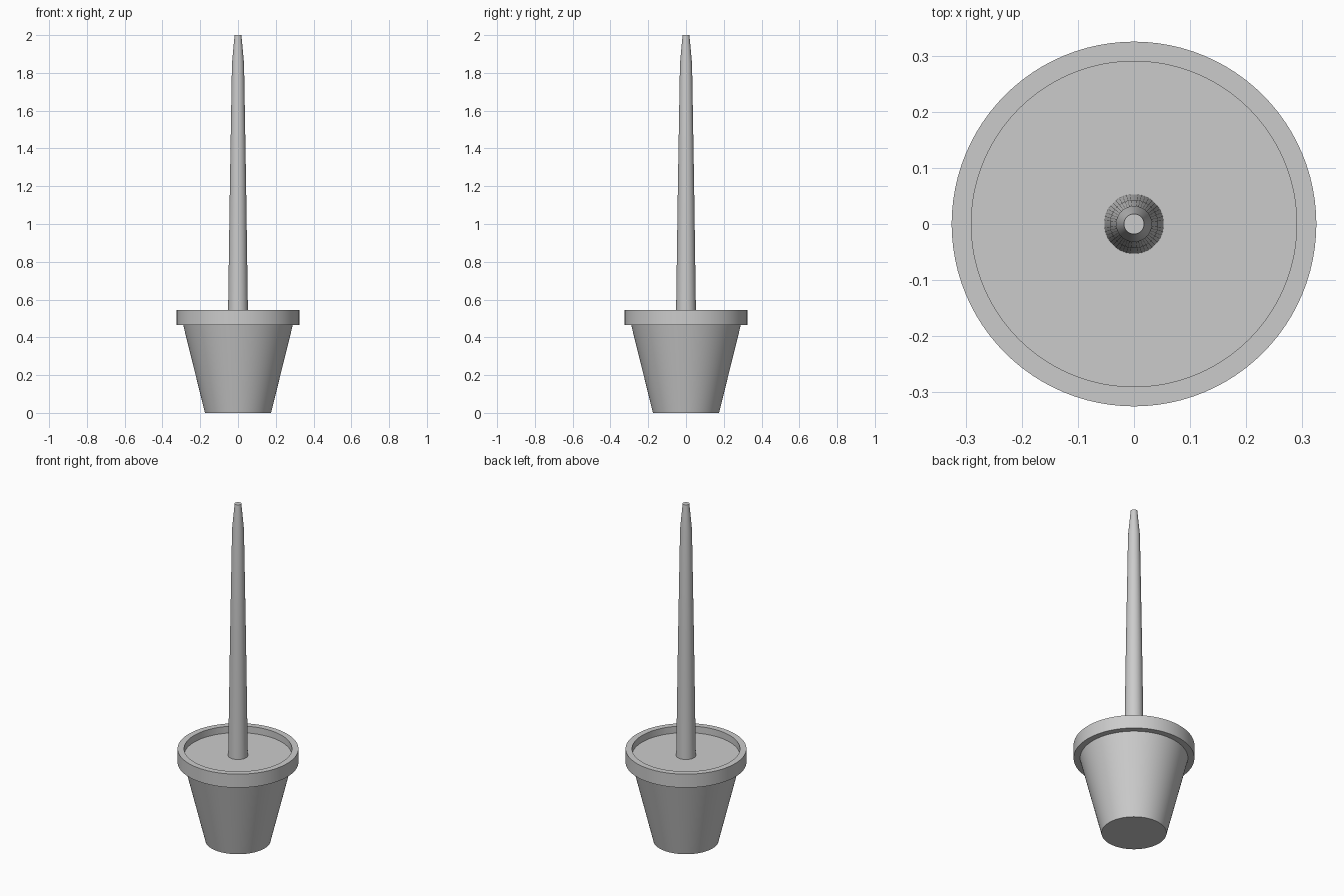
import bpy, bmesh, math

if "Cube" in bpy.data.objects:
    bpy.data.objects.remove(bpy.data.objects["Cube"])


def lathe(name, profile, sides=96, angle=30):
    """Revolve an (r, z) profile around the z axis; r = 0 closes to a pole."""
    bm = bmesh.new()
    rings = []
    for r, z in profile:
        if r == 0:
            rings.append([bm.verts.new((0, 0, z))] * sides)
        else:
            rings.append([bm.verts.new((r * math.cos(2 * math.pi * i / sides),
                                        r * math.sin(2 * math.pi * i / sides), z))
                          for i in range(sides)])
    for a, b in zip(rings, rings[1:]):
        for i in range(sides):
            j = (i + 1) % sides
            quad = dict.fromkeys((a[i], a[j], b[j], b[i]))
            bm.faces.new(list(quad))
    bmesh.ops.recalc_face_normals(bm, faces=bm.faces)
    mesh = bpy.data.meshes.new(name)
    bm.to_mesh(mesh)
    bm.free()
    obj = bpy.data.objects.new(name, mesh)
    bpy.context.collection.objects.link(obj)
    bpy.ops.object.select_all(action='DESELECT')
    obj.select_set(True)
    bpy.context.view_layer.objects.active = obj
    bpy.ops.object.shade_smooth_by_angle(angle=math.radians(angle))
    return obj


SOIL_Z = 0.505

# Tapered pot with an overhanging rim; the inside is filled up to the soil
lathe("pot", [(0, 0), (0.175, 0), (0.29, 0.465), (0.325, 0.465),
              (0.325, 0.545), (0.29, 0.545), (0.29, SOIL_Z - 0.01), (0, SOIL_Z - 0.01)])

# Soil surface
lathe("soil", [(0, SOIL_Z - 0.008), (0.29, SOIL_Z - 0.008), (0.29, SOIL_Z), (0, SOIL_Z)])

# Slender trunk, tapering more sharply near the tip
lathe("trunk", [(0, SOIL_Z - 0.005), (0.053, SOIL_Z - 0.005), (0.043, 1.2),
                (0.032, 1.85), (0.018, 2.0), (0, 2.0)], sides=48)
